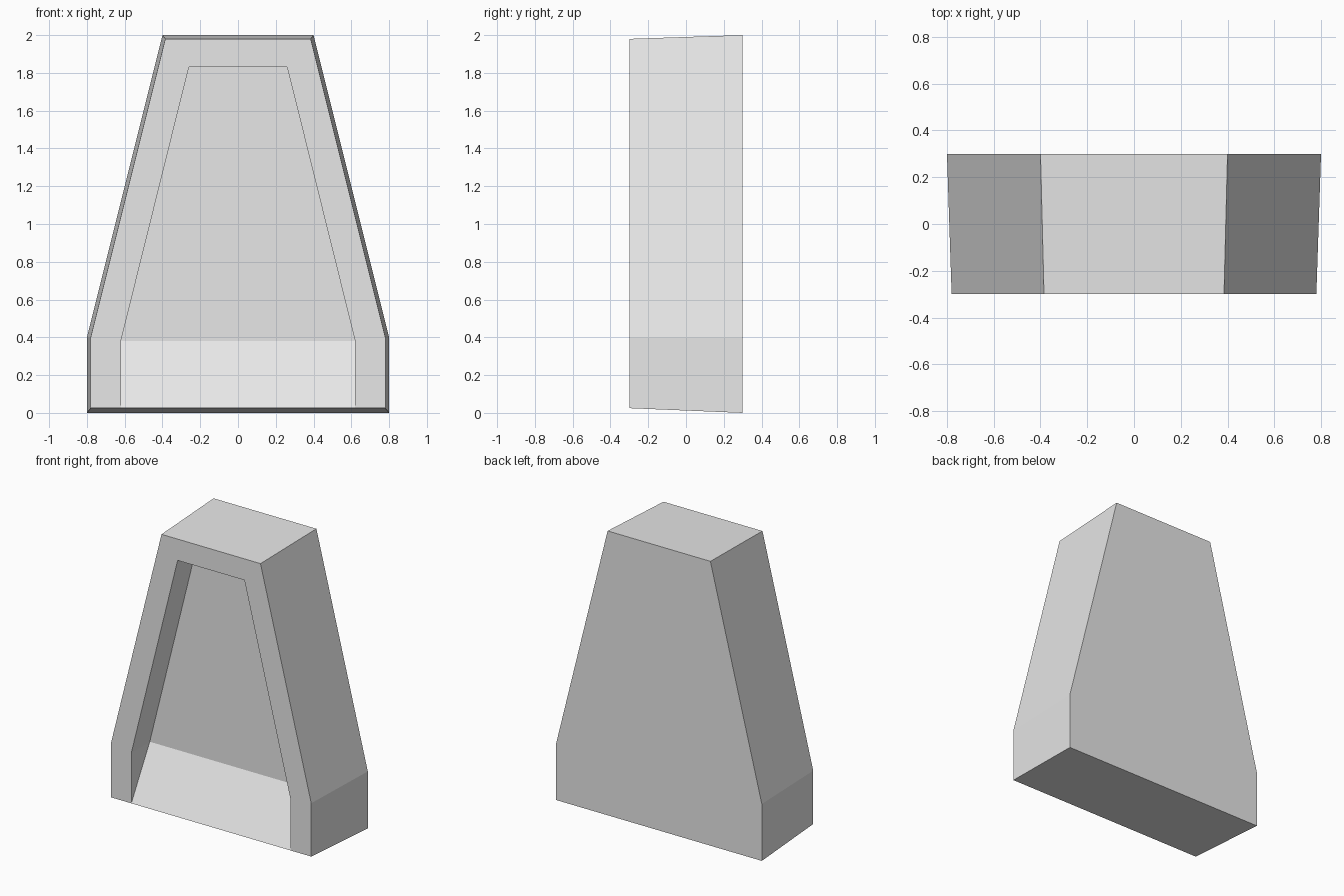
import bpy
import bmesh

cube = bpy.data.objects.get("Cube")
if cube:
    bpy.data.objects.remove(cube, do_unlink=True)

grey = bpy.data.materials.new("light grey")
grey.use_nodes = True
colour = (0.8, 0.8, 0.8, 1)
grey.diffuse_color = colour
grey.node_tree.nodes["Principled BSDF"].inputs["Base Color"].default_value = colour

FRONT, RECESS, BACK = -0.3, -0.095, 0.3
bm = bmesh.new()


def half_outline(points, y):
    """Mirror a right-hand profile (bottom to top) into an open outline."""
    right = [(x, z) for x, z in points]
    left = [(-x, z) for x, z in reversed(points)]
    return [bm.verts.new((x, y, z)) for x, z in right + left]


def bridge(a, b, closed):
    """Join two outlines with quads."""
    count = len(a)
    for i in range(count if closed else count - 1):
        j = (i + 1) % count
        bm.faces.new((a[i], a[j], b[j], b[i]))


# Outer shell, slightly smaller at the front
back = half_outline([(0.8, 0), (0.8, 0.4), (0.4, 2)], BACK)
front = half_outline([(0.78, 0.025), (0.78, 0.4), (0.385, 1.98)], FRONT)
bm.faces.new(back)
for i in range(5):
    bm.faces.new((front[i], front[i + 1], back[i + 1], back[i]))

# Front rim around the recess, which is open at the bottom
mouth = half_outline([(0.62, 0.025), (0.62, 0.38), (0.26, 1.83)], FRONT)
bridge(front, mouth, False)

# Underside
bm.faces.new((back[0], back[5], front[5], mouth[5], mouth[0], front[0]))

# Recess walls, back panel and sloping floor
panel = half_outline([(0.62, 0.38), (0.26, 1.83)], RECESS)
bridge(mouth[1:5], panel, False)
bm.faces.new(panel)
bm.faces.new((mouth[0], mouth[1], panel[0]))
bm.faces.new((mouth[5], panel[3], mouth[4]))
bm.faces.new((mouth[0], panel[0], panel[3], mouth[5]))

bmesh.ops.recalc_face_normals(bm, faces=bm.faces[:])
mesh = bpy.data.meshes.new("tapered_housing")
bm.to_mesh(mesh)
bm.free()
mesh.materials.append(grey)
housing = bpy.data.objects.new("tapered_housing", mesh)
bpy.context.collection.objects.link(housing)
